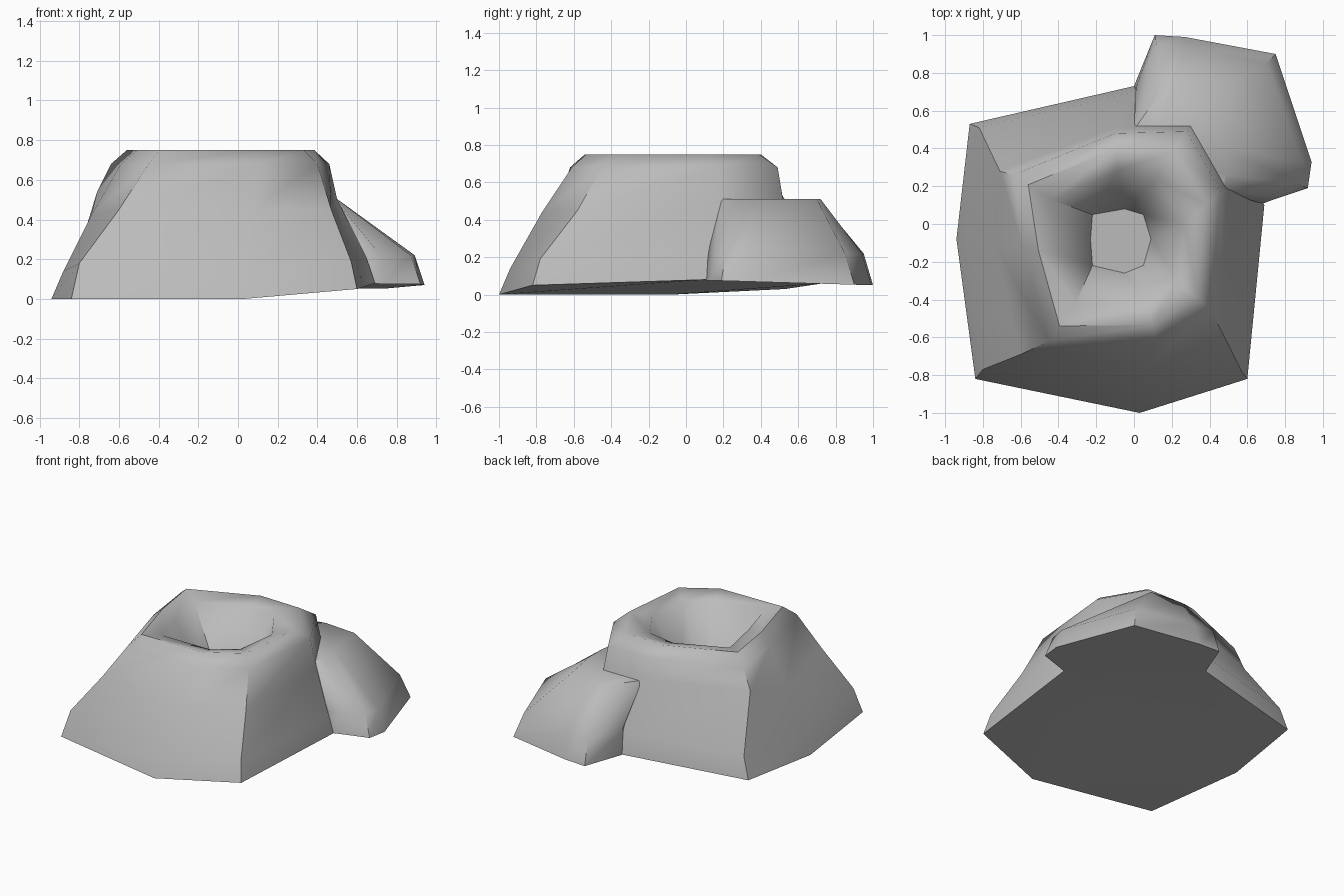
import bpy
import bmesh
import math
from mathutils import Vector

default_cube = bpy.data.objects.get("Cube")
if default_cube:
    bpy.data.objects.remove(default_cube, do_unlink=True)


def make_material(name, colour):
    material = bpy.data.materials.new(name)
    material.use_nodes = True
    material.diffuse_color = colour
    shader = material.node_tree.nodes["Principled BSDF"]
    shader.inputs["Base Color"].default_value = colour
    shader.inputs["Roughness"].default_value = 0.8
    return material


def at_height(outline, height):
    """Lift a flat outline to one height."""
    return [(x, y, height) for x, y in outline]


def blend(ring_a, ring_b, factor, height):
    """Ring part of the way between two others, at a fixed height."""
    return [(*Vector(a).lerp(Vector(b), factor).xy, height)
            for a, b in zip(ring_a, ring_b)]


def loft(name, rings, material):
    """Skin a stack of matching rings and close both ends."""
    mesh = bpy.data.meshes.new(name)
    bm = bmesh.new()
    loops = [[bm.verts.new(point) for point in ring] for ring in rings]
    count = len(loops[0])
    for lower, upper in zip(loops, loops[1:]):
        for i in range(count):
            j = (i + 1) % count
            bm.faces.new((lower[i], lower[j], upper[j], upper[i]))
    caps = [bm.faces.new(reversed(loops[0])), bm.faces.new(loops[-1])]
    bmesh.ops.triangulate(bm, faces=caps)
    bmesh.ops.recalc_face_normals(bm, faces=bm.faces[:])
    bm.to_mesh(mesh)
    bm.free()
    mesh.materials.append(material)
    obj = bpy.data.objects.new(name, mesh)
    bpy.context.collection.objects.link(obj)
    bpy.ops.object.select_all(action="DESELECT")
    obj.select_set(True)
    bpy.context.view_layer.objects.active = obj
    bpy.ops.object.shade_smooth_by_angle(angle=math.radians(55))
    return obj


stone = make_material("grey stone", (0.5, 0.5, 0.5, 1.0))

# Crater cone: corners run counter-clockwise from the front point
cone_base = [(0.03, -1, 0), (0.6, -0.82, 0.05), (0.69, 0.1, 0.08), (0.45, 0.62, 0.07),
             (0, 0.73, 0.06), (-0.87, 0.53, 0.03), (-0.94, -0.08, 0), (-0.84, -0.82, 0)]
cone_band = [(0.03, -0.94, 0.14), (0.57, -0.78, 0.19), (0.65, 0.1, 0.2), (0.42, 0.6, 0.2),
             (0, 0.7, 0.2), (-0.82, 0.51, 0.18), (-0.88, -0.08, 0.14), (-0.8, -0.77, 0.18)]
cone_waist = [(0.07, -0.77, 0.44), (0.47, -0.58, 0.45), (0.5, 0.17, 0.5), (0.3, 0.52, 0.5),
              (-0.09, 0.51, 0.54), (-0.71, 0.28, 0.54), (-0.74, -0.1, 0.42), (-0.6, -0.69, 0.45)]
shoulder = [(0.12, -0.61), (0.4, -0.45), (0.46, 0.17), (0.28, 0.49),
            (-0.1, 0.48), (-0.64, 0.26), (-0.59, -0.12), (-0.45, -0.62)]
lip = [(0.07, -0.42), (0.23, -0.3), (0.27, 0), (0.12, 0.24),
       (-0.09, 0.28), (-0.44, 0.13), (-0.38, -0.17), (-0.31, -0.42)]
floor = [(-0.05, -0.26), (0.05, -0.22), (0.09, -0.08), (0.05, 0.05),
         (-0.05, 0.08), (-0.22, 0.05), (-0.23, -0.08), (-0.22, -0.22)]

shoulder_ring = at_height(shoulder, 0.68)
lip_ring = at_height(lip, 0.72)
crest_ring = blend(shoulder_ring, lip_ring, 0.4, 0.75)
loft("crater_cone",
     [cone_base, cone_band, cone_waist, shoulder_ring, crest_ring, lip_ring,
      at_height(floor, 0.33)], stone)

# Rock spur at the back left, its inner side buried in the cone
spur_base = [(0.66, 0.1), (0.74, 0.13), (0.92, 0.19), (0.94, 0.33), (0.75, 0.9),
             (0.27, 0.99), (0.11, 1), (0, 0.73), (0.1, 0.4)]
spur_band = [(0.64, 0.12), (0.72, 0.15), (0.87, 0.21), (0.89, 0.33), (0.7, 0.85),
             (0.27, 0.94), (0.12, 0.95), (0.01, 0.72), (0.1, 0.4)]
spur_ridge = [(0.45, 0.17), (0.48, 0.19), (0.49, 0.26), (0.49, 0.4), (0.44, 0.7),
              (0.2, 0.72), (0.15, 0.71), (0, 0.5), (0.1, 0.42)]

loft("rock_spur",
     [[(x, y, 0.08 - 0.03 * max(0, y)) for x, y in spur_base],
      at_height(spur_band, 0.22),
      at_height(spur_ridge, 0.51)], stone)
